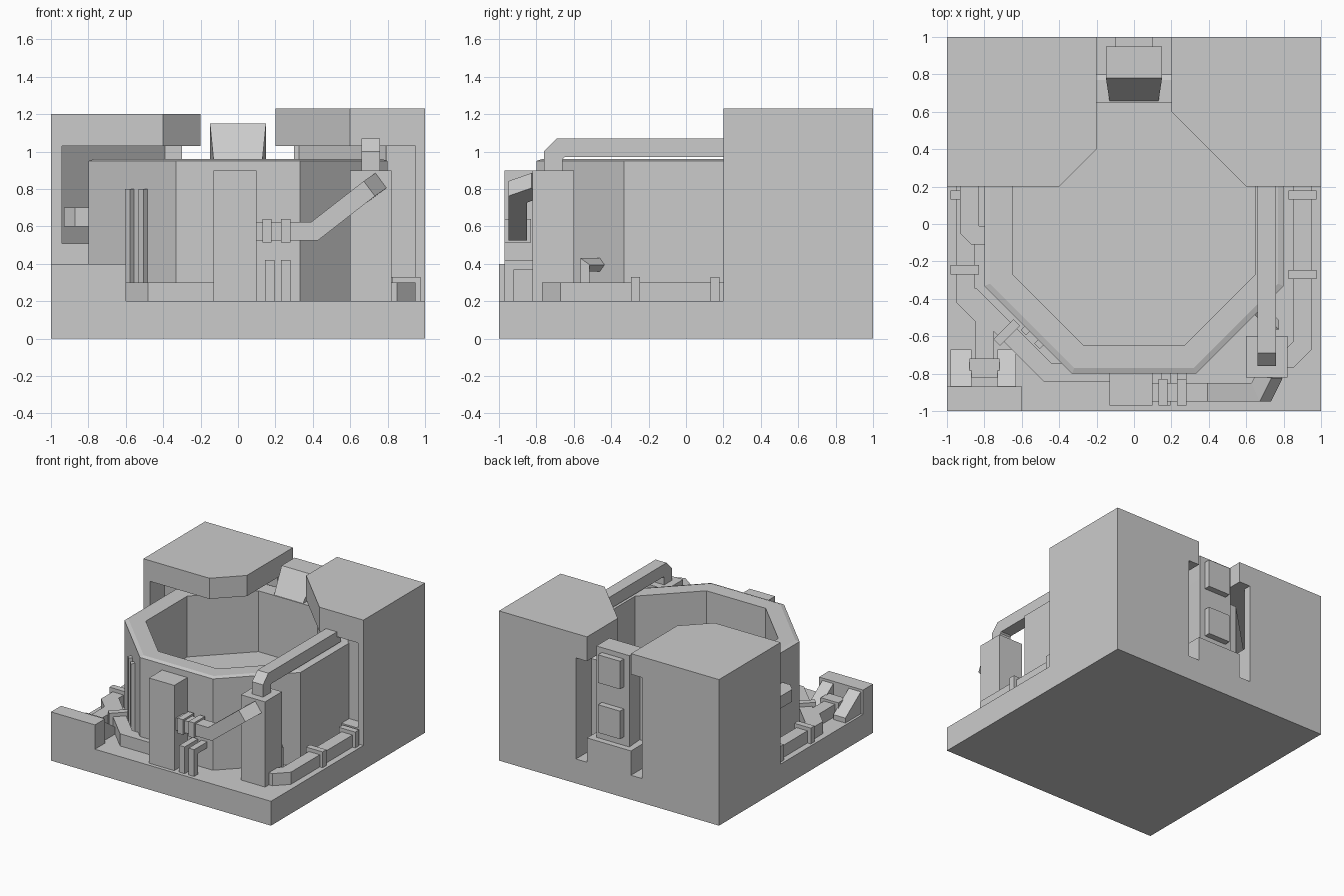
import bpy, bmesh, math
from mathutils import Vector, Matrix

if "Cube" in bpy.data.objects:
    bpy.data.objects.remove(bpy.data.objects["Cube"])


def finish(name, bm):
    bmesh.ops.recalc_face_normals(bm, faces=bm.faces)
    me = bpy.data.meshes.new(name)
    bm.to_mesh(me)
    bm.free()
    ob = bpy.data.objects.new(name, me)
    bpy.context.collection.objects.link(ob)
    return ob


def box(name, x, y, z, turn=0):
    """Box from min/max ranges, optionally turned about its own vertical axis."""
    bm = bmesh.new()
    bmesh.ops.create_cube(bm, size=1)
    size = Matrix.Diagonal((x[1] - x[0], y[1] - y[0], z[1] - z[0], 1))
    mid = Matrix.Translation((sum(x) / 2, sum(y) / 2, sum(z) / 2))
    bm.transform(mid @ Matrix.Rotation(math.radians(turn), 4, 'Z') @ size)
    return finish(name, bm)


def loft(name, rings):
    """Skin between equal-sized closed rings and cap both ends."""
    bm = bmesh.new()
    loops = [[bm.verts.new(p) for p in r] for r in rings]
    n = len(loops[0])
    for a, b in zip(loops, loops[1:]):
        for i in range(n):
            j = (i + 1) % n
            bm.faces.new((a[i], a[j], b[j], b[i]))
    bm.faces.new(loops[0])
    bm.faces.new(loops[-1])
    return finish(name, bm)


def prism(name, outline, z0, z1):
    return loft(name, [[(x, y, z) for x, y in outline] for z in (z0, z1)])


def octagon(apothem):
    r = apothem / math.cos(math.pi / 8)
    return [(r * math.cos(math.pi / 8 + k * math.pi / 4),
             r * math.sin(math.pi / 8 + k * math.pi / 4)) for k in range(8)]


def pipe(name, path, w):
    """Square pipe with mitred bends."""
    pts = [Vector(p) for p in path]
    dirs = [(b - a).normalized() for a, b in zip(pts, pts[1:])]
    d = dirs[0]
    ref = Vector((0, 1, 0)) if abs(d.z) > 0.9 else Vector((0, 0, 1))
    u = d.cross(ref).normalized()
    v = u.cross(d)
    ring = [pts[0] + (u * a + v * b) * w / 2
            for a, b in ((-1, -1), (1, -1), (1, 1), (-1, 1))]
    rings = [ring]
    for i, d in enumerate(dirs):
        nrm = d if i == len(dirs) - 1 else (d + dirs[i + 1]).normalized()
        ring = [p + d * ((pts[i + 1] - p).dot(nrm) / d.dot(nrm)) for p in ring]
        rings.append(ring)
    return loft(name, rings)


def cut(ob, cutters):
    for c in cutters:
        c.hide_render = True
        m = ob.modifiers.new("cut", 'BOOLEAN')
        m.operation, m.solver, m.object = 'DIFFERENCE', 'EXACT', c
        bpy.context.view_layer.objects.active = ob
        bpy.ops.object.modifier_apply(modifier=m.name)
    for c in cutters:
        bpy.data.objects.remove(c)


# Base slab
box("base", (-1, 1), (-1, 1), (0, 0.2))

# Octagonal open vat
profile = [(0.8, 0.2), (0.8, 0.95), (0.77, 0.96), (0.65, 0.96), (0.65, 0.46)]
loft("vat", [[(x, y, z) for x, y in octagon(a)] for a, z in profile])

# Rear left housing, hollowed around the vat
left = prism("left_housing", [(-1, 0.2), (-0.4, 0.2), (-0.2, 0.4), (-0.2, 1), (-1, 1)], 0.2, 1.2)
cut(left, [prism("c1", octagon(0.94), 0.51, 1.03),
           prism("c2", octagon(0.79), 0.1, 1.03),
           box("c3", (-0.3, 0), (0.3, 1.1), (0.1, 1.03))])

# Rear right housing
right = prism("right_housing", [(1, 0.2), (0.6, 0.2), (0.2, 0.6), (0.2, 1), (1, 1)], 0.2, 1.23)
cut(right, [prism("c1", octagon(0.79), 0.1, 1.03),
            box("c2", (0.26, 0.95), (0.1, 0.3), (0.33, 1.03)),
            box("c3", (0, 0.3), (0.3, 1.1), (0.1, 1.03))])

# Rear chute column with sloped, narrowing front, sill and hatches
loft("chute", [[(-h, f, z), (h, f, z), (0.15, 0.95, z), (-0.15, 0.95, z)]
               for h, f, z in ((0.13, 0.65, 0.4), (0.13, 0.65, 0.95), (0.15, 0.78, 1.15))])
box("chute_sill", (-0.2, 0.2), (0.78, 1), (0.2, 0.4))
for i, z in enumerate((0.47, 0.88)):
    box(f"chute_hatch_{i}", (-0.1, 0.1), (0.94, 1), (z, z + 0.23))

# Standing boxes and the low corner wall
box("front_box", (-0.13, 0.1), (-0.97, -0.78), (0.2, 0.9))
box("corner_box", (0.6, 0.82), (-0.82, -0.6), (0.2, 0.9))
box("corner_wall", (-1, -0.6), (-1, -0.87), (0.2, 0.4))

# Sloped buttresses behind the corner wall, with a bar between
for i, (x0, x1) in enumerate(((-0.98, -0.87), (-0.73, -0.63))):
    loft(f"buttress_{i}", [[(x, -0.88, 0.2), (x, -0.67, 0.2), (x, -0.67, 0.24), (x, -0.87, 0.38)]
                           for x in (x0, x1)])
box("buttress_bar", (-0.88, -0.72), (-0.82, -0.72), (0.2, 0.32))

# Square pipes
pipe("top_pipe", [(0.71, -0.71, 0.88), (0.71, -0.71, 0.98), (0.71, -0.67, 1.02),
                  (0.71, 0.25, 1.02)], 0.1)
pipe("front_pipe", [(0.08, -0.9, 0.575), (0.41, -0.9, 0.575), (0.68, -0.9, 0.785),
                    (0.73, -0.8, 0.82)], 0.1)
pipe("right_floor_pipe", [(0.9, 0.25, 0.25), (0.9, -0.65, 0.25), (0.83, -0.72, 0.25),
                          (0.75, -0.72, 0.25)], 0.1)
pipe("left_floor_pipe", [(-0.9, 0.25, 0.25), (-0.9, -0.4, 0.25), (-0.8, -0.5, 0.25),
                         (-0.8, -0.77, 0.25)], 0.1)
pipe("front_floor_pipe", [(-0.1, -0.795, 0.25), (-0.46, -0.795, 0.25),
                          (-0.88, -0.375, 0.25)], 0.1)
pipe("left_upper_pipe", [(-0.88, 0.25, 0.65), (-0.88, -0.03, 0.65), (-0.85, -0.06, 0.65),
                         (-0.78, -0.06, 0.65)], 0.1)
pipe("right_elbow", [(0.75, -0.54, 0.2), (0.75, -0.54, 0.395), (0.64, -0.43, 0.395)], 0.05)
for i, x in enumerate((0.17, 0.255)):
    pipe(f"front_elbow_{i}", [(x, -0.945, 0.2), (x, -0.945, 0.395), (x, -0.78, 0.395)], 0.05)

# Pipe clamps
for i, x in enumerate((0.155, 0.255)):
    box(f"front_clamp_{i}", (x - 0.025, x + 0.025), (-0.97, -0.83), (0.515, 0.64))
for i, y in enumerate((0.155, -0.27)):
    box(f"right_clamp_{i}", (0.825, 0.975), (y - 0.025, y + 0.025), (0.2, 0.33))
    box(f"left_clamp_{i}", (-0.98, -0.83), (y - 0.025 + i * 0.025, y + 0.025 + i * 0.025), (0.2, 0.33))
box("diagonal_clamp", (-0.755, -0.605), (-0.605, -0.555), (0.2, 0.33), 45)

# Thin upright rods on the vat's left front facet
for i, (x, y) in enumerate(((-0.577, -0.567), (-0.505, -0.64))):
    box(f"vat_rod_{i}", (x - 0.02, x + 0.02), (y - 0.02, y + 0.02), (0.2, 0.8), 45)
